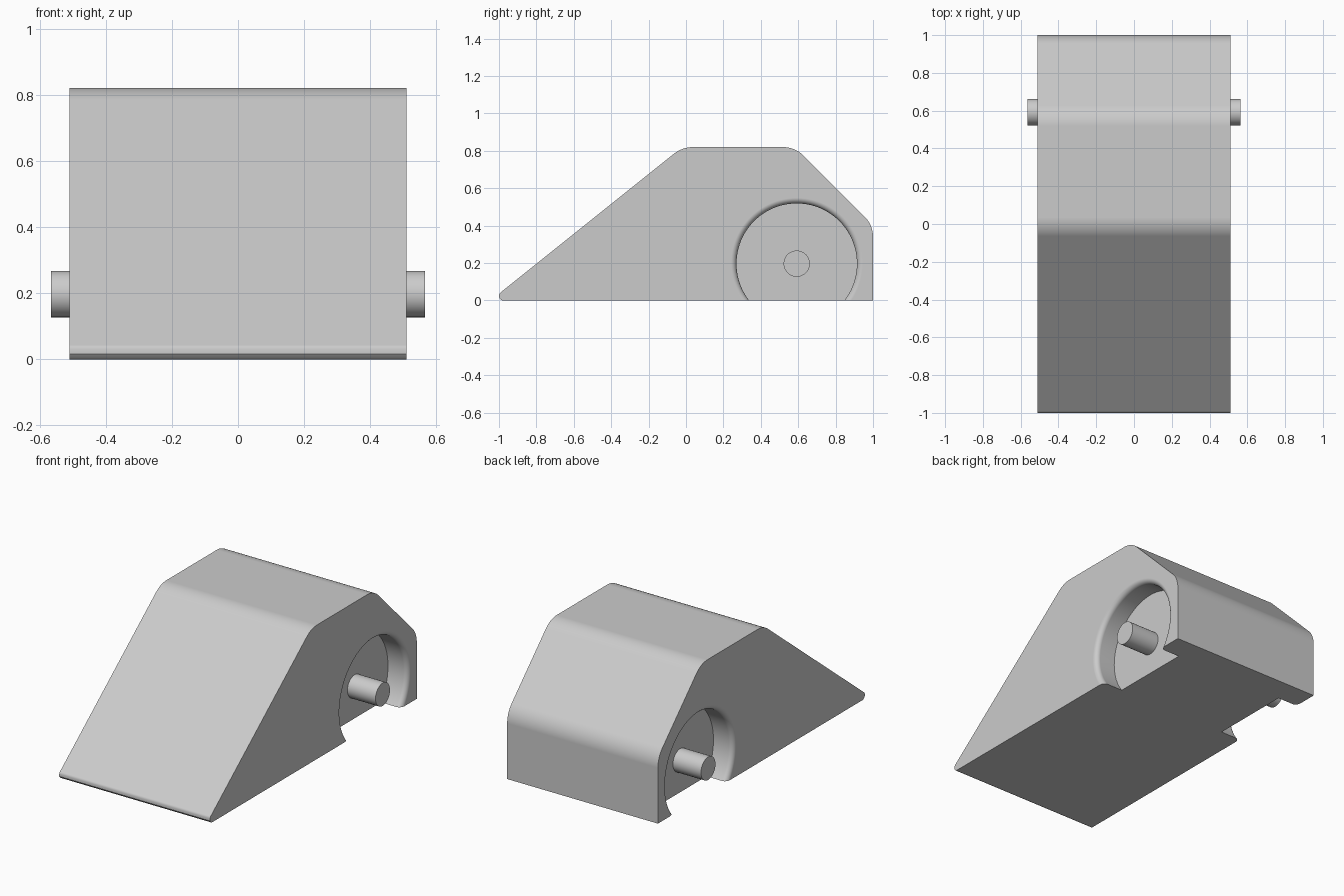
import bpy, bmesh, math
from mathutils import Vector

cube = bpy.data.objects.get("Cube")
if cube:
    bpy.data.objects.remove(cube, do_unlink=True)

HALF_WIDTH = 0.51
HUB_Y, HUB_Z = 0.592, 0.197
FLOOR_X = 0.375

grey = bpy.data.materials.new("light_grey")
grey.use_nodes = True
grey.diffuse_color = (0.6, 0.6, 0.6, 1)
grey.node_tree.nodes["Principled BSDF"].inputs["Base Color"].default_value = (0.6, 0.6, 0.6, 1)


def rounded(corners, steps=8):
    """Fillet each (y, z, radius) corner of a closed outline."""
    out = []
    for i, (y, z, r) in enumerate(corners):
        p = Vector((y, z))
        if r == 0:
            out.append(p)
            continue
        a = (Vector(corners[i - 1][:2]) - p).normalized()
        b = (Vector(corners[(i + 1) % len(corners)][:2]) - p).normalized()
        half = math.acos(a.dot(b)) / 2
        centre = p + (a + b).normalized() * (r / math.sin(half))
        start = p + a * (r / math.tan(half)) - centre
        end = p + b * (r / math.tan(half)) - centre
        for k in range(steps + 1):
            out.append(centre + start.lerp(end, k / steps).normalized() * r)
    return out


def make_object(name, bm):
    bmesh.ops.recalc_face_normals(bm, faces=bm.faces)
    mesh = bpy.data.meshes.new(name)
    bm.to_mesh(mesh)
    bm.free()
    mesh.materials.append(grey)
    obj = bpy.data.objects.new(name, mesh)
    bpy.context.collection.objects.link(obj)
    return obj


def lathe(name, profile, side, segments):
    """Solid of revolution about the hub axis from (x, radius) rings."""
    bm = bmesh.new()
    rings = []
    for x, r in profile:
        angles = [math.tau * k / segments for k in range(segments)]
        rings.append([bm.verts.new((side * x, HUB_Y + r * math.cos(t), HUB_Z + r * math.sin(t)))
                      for t in angles])
    for lo, hi in zip(rings, rings[1:]):
        for k in range(segments):
            n = (k + 1) % segments
            bm.faces.new((lo[k], lo[n], hi[n], hi[k]))
    bm.faces.new(rings[0])
    bm.faces.new(rings[-1])
    return make_object(name, bm)


def smooth(obj):
    bpy.ops.object.select_all(action="DESELECT")
    obj.select_set(True)
    bpy.context.view_layer.objects.active = obj
    bpy.ops.object.shade_smooth_by_angle(angle=math.radians(30))
    mod = obj.modifiers.new("weighted_normals", "WEIGHTED_NORMAL")
    mod.keep_sharp = True


# Wedge body: rounded side outline extruded across the width
outline = rounded([(-1.045, 0, 0.024), (-0.02, 0.82, 0.16), (0.583, 0.82, 0.15),
                   (1, 0.403, 0.15), (1, 0, 0)])
bm = bmesh.new()
face = bm.faces.new([bm.verts.new((-HALF_WIDTH, p.x, p.y)) for p in outline])
# The first side face is kept as one end of the solid
extruded = bmesh.ops.extrude_face_region(bm, geom=[face], use_keep_orig=True)
moved = [v for v in extruded["geom"] if isinstance(v, bmesh.types.BMVert)]
bmesh.ops.translate(bm, verts=moved, vec=(2 * HALF_WIDTH, 0, 0))
body = make_object("wedge_body", bm)

# Wheel recesses with a rounded mouth, cut into both sides
LIP, RADIUS = 0.03, 0.322
recess = [(FLOOR_X, RADIUS)]
for k in range(9):
    t = math.pi / 2 * k / 8
    recess.append((HALF_WIDTH - LIP + LIP * math.sin(t), RADIUS + LIP * (1 - math.cos(t))))
recess.append((HALF_WIDTH + 0.1, RADIUS + LIP))
bpy.context.view_layer.objects.active = body
for side in (-1, 1):
    cutter = lathe("recess_cutter", recess, side, 96)
    cutter.hide_render = True
    mod = body.modifiers.new("recess", "BOOLEAN")
    mod.operation = "DIFFERENCE"
    mod.solver = "EXACT"
    mod.object = cutter
    bpy.ops.object.modifier_apply(modifier=mod.name)
    bpy.data.objects.remove(cutter, do_unlink=True)
smooth(body)

# Axle stubs standing out of the recess floors
for side, label in ((1, "left"), (-1, "right")):
    smooth(lathe(label + "_axle", [(FLOOR_X - 0.01, 0.07), (0.565, 0.07)], side, 48))
